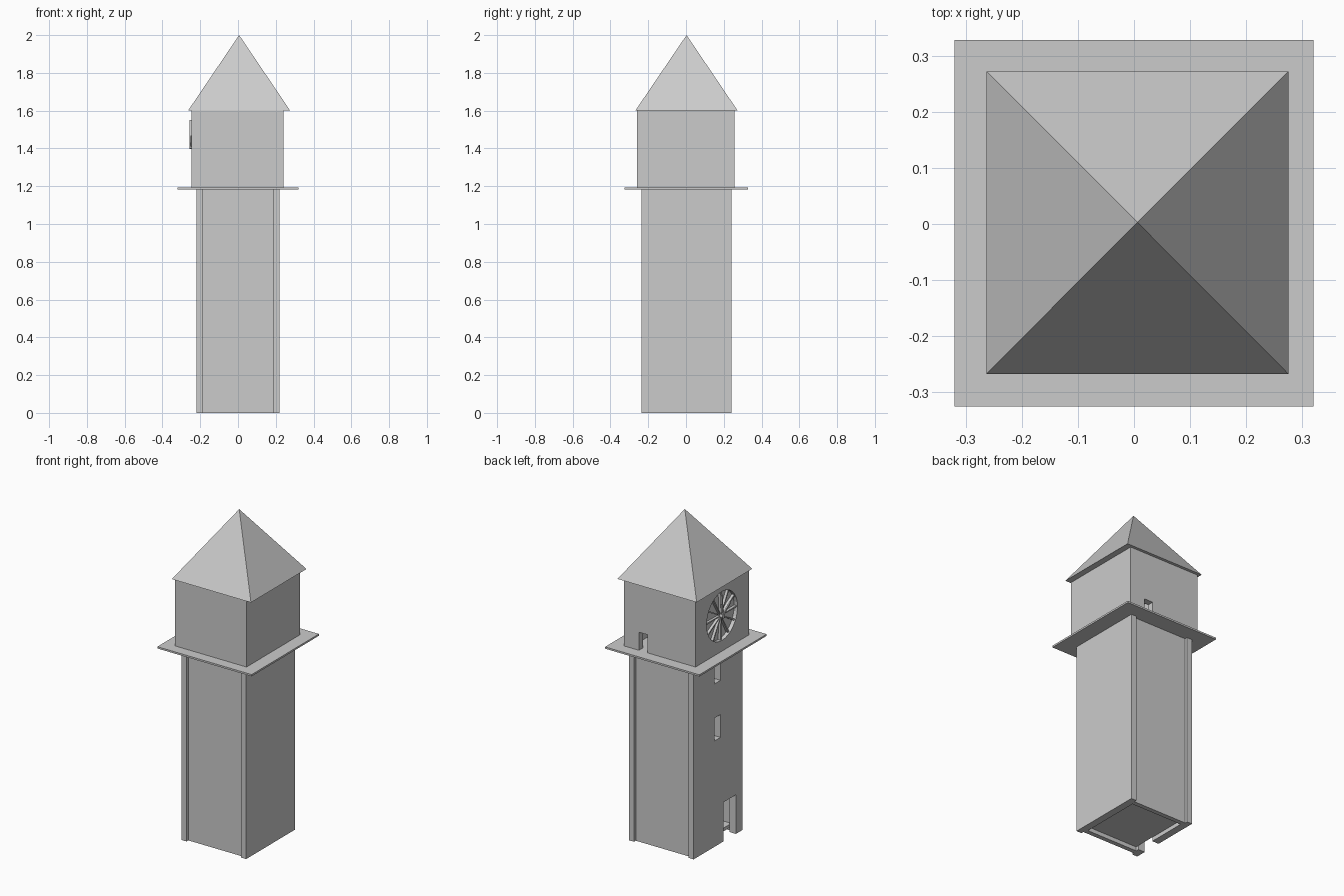
import bpy, bmesh
from math import pi, sin, cos
from mathutils import Matrix, Vector

if "Cube" in bpy.data.objects:
    bpy.data.objects.remove(bpy.data.objects["Cube"])


def finish(name, bm):
    bmesh.ops.recalc_face_normals(bm, faces=bm.faces[:])
    me = bpy.data.meshes.new(name)
    bm.to_mesh(me)
    bm.free()
    ob = bpy.data.objects.new(name, me)
    bpy.context.collection.objects.link(ob)
    return ob


def box(name, x, y, z):
    bm = bmesh.new()
    size = Vector((x[1] - x[0], y[1] - y[0], z[1] - z[0]))
    mid = Vector((sum(x), sum(y), sum(z))) / 2
    bmesh.ops.create_cube(bm, size=1, matrix=Matrix.Translation(mid) @ Matrix.Diagonal(size).to_4x4())
    return finish(name, bm)


def disc(name, x, z, radius):
    # cylinder whose axis runs along x
    bm = bmesh.new()
    m = Matrix.Translation((sum(x) / 2, 0, z)) @ Matrix.Rotation(pi / 2, 4, 'Y')
    bmesh.ops.create_cone(bm, cap_ends=True, segments=32, radius1=radius, radius2=radius,
                          depth=x[1] - x[0], matrix=m)
    return finish(name, bm)


def cut(target, *cutters):
    for c in cutters:
        mod = target.modifiers.new("opening", 'BOOLEAN')
        mod.operation, mod.solver, mod.object = 'DIFFERENCE', 'EXACT', c
        bpy.context.view_layer.objects.active = target
        bpy.ops.object.modifier_apply(modifier=mod.name)
        bpy.data.objects.remove(c)


CLOCK_Z = 1.41


def dial_bar(name, angle, r0, r1, w0, w1, x0, x1):
    # tapered radial bar on the clock face
    bm = bmesh.new()
    out, side = Vector((0, sin(angle), cos(angle))), Vector((0, cos(angle), -sin(angle)))
    c = Vector((0, 0, CLOCK_Z))
    pts = [c + out * r0 - side * w0, c + out * r0 + side * w0,
           c + out * r1 + side * w1, c + out * r1 - side * w1]
    f = bm.faces.new([bm.verts.new(p + Vector((x0, 0, 0))) for p in pts])
    ext = bmesh.ops.extrude_face_region(bm, geom=[f])
    for v in ext['geom']:
        if isinstance(v, bmesh.types.BMVert):
            v.co.x = x1
    if f.is_valid is False or len(bm.faces) == 5:
        bm.faces.new([v for v in bm.verts if abs(v.co.x - x0) < 1e-6])
    return finish(name, bm)


# hollow shaft with recessed front and back panels
shaft = box("shaft", (-0.22, 0.22), (-0.235, 0.24), (0, 1.185))
cut(shaft,
    box("c", (-0.175, 0.175), (-0.19, 0.195), (-0.1, 1.16)),
    box("c", (-0.185, 0.185), (-0.4, -0.218), (-0.1, 1.3)),
    box("c", (-0.185, 0.185), (0.223, 0.4), (-0.1, 1.3)),
    box("c", (-0.3, -0.15), (-0.17, -0.05), (-0.1, 0.24)),
    box("c", (-0.3, -0.15), (-0.02, 0.04), (0.65, 0.79)),
    box("c", (-0.3, -0.15), (-0.02, 0.04), (1.0, 1.14)))

# ground floor inside the shaft
box("floor", (-0.175, 0.175), (-0.19, 0.195), (0.025, 0.045))

# balcony slab
box("balcony", (-0.32, 0.32), (-0.325, 0.328), (1.183, 1.194))

# clock chamber with balcony door and round dial opening
chamber = box("clock_chamber", (-0.245, 0.24), (-0.26, 0.257), (1.19, 1.60))
cut(chamber,
    box("c", (-0.205, 0.20), (-0.22, 0.217), (1.15, 1.58)),
    box("c", (0.08, 0.14), (0.19, 0.3), (1.15, 1.305)),
    disc("c", (-0.3, -0.18), CLOCK_Z, 0.15))

# clock dial, spokes and hands
disc("clock_dial", (-0.222, -0.205), CLOCK_Z, 0.152)
for i in range(12):
    dial_bar(f"clock_spoke_{i}", i * pi / 6, 0.01, 0.15, 0.002, 0.005, -0.222, -0.238)
disc("clock_hub", (-0.256, -0.222), CLOCK_Z, 0.012)
dial_bar("minute_hand", 0.12, 0, 0.14, 0.007, 0.003, -0.246, -0.256)
dial_bar("hour_hand", -0.9, 0, 0.09, 0.008, 0.004, -0.244, -0.252)

# pyramid roof
bm = bmesh.new()
base = [bm.verts.new(p) for p in ((-0.263, -0.267, 1.602), (0.275, -0.267, 1.602),
                                  (0.275, 0.272, 1.602), (-0.263, 0.272, 1.602))]
tip = bm.verts.new((0.006, 0.003, 2.0))
bm.faces.new(base)
for i in range(4):
    bm.faces.new((base[i], base[(i + 1) % 4], tip))
finish("roof", bm)
